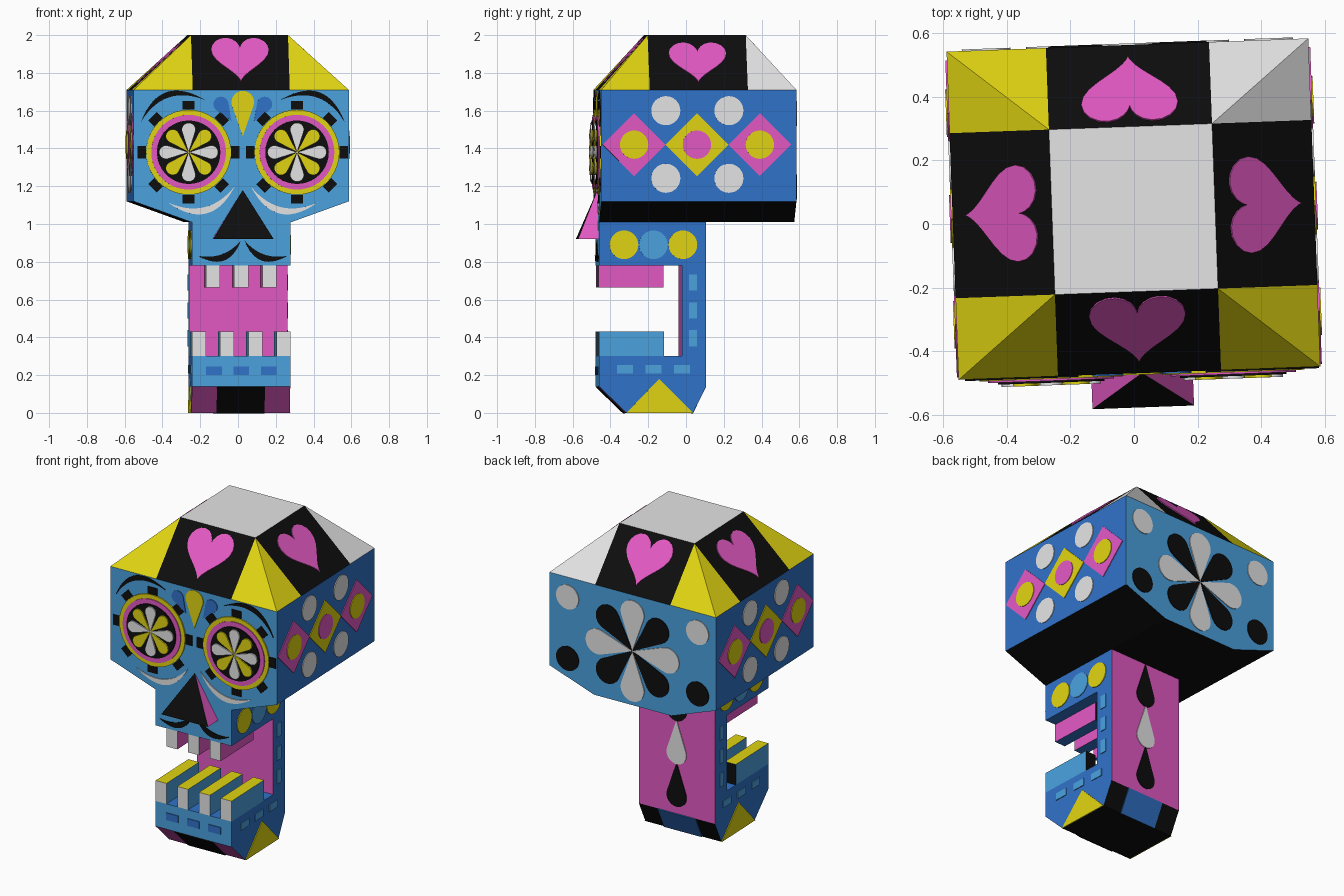
import bpy, bmesh, math
from mathutils import Vector

if "Cube" in bpy.data.objects:
    bpy.data.objects.remove(bpy.data.objects["Cube"])

TILT = math.radians(2.1)      # whole model is turned slightly about z
W, F, B = 0.57, -0.47, 0.564  # head half width, front and back
J, JB = 0.26, 0.097           # jaw half width, jaw back
CX = 0.008                    # centre line of the face details

COLOURS = {
    "white": (0.78, 0.78, 0.78), "black": (0.004, 0.004, 0.004),
    "yellow": (0.75, 0.66, 0.006), "pink": (0.77, 0.10, 0.55),
    "light_blue": (0.07, 0.36, 0.74), "blue": (0.03, 0.17, 0.58),
}
NAMES = list(COLOURS)
for n, c in COLOURS.items():
    bpy.data.materials.new(n).diffuse_color = (*c, 1)


def build(name, verts, faces, rule):
    """Mesh object; rule is a colour name or a function of face normal and centre."""
    bm = bmesh.new()
    vs = [bm.verts.new(v) for v in verts]
    for f in faces:
        bm.faces.new([vs[i] for i in f])
    bmesh.ops.recalc_face_normals(bm, faces=bm.faces)
    bm.normal_update()
    used = []
    for f in bm.faces:
        col = rule if isinstance(rule, str) else rule(f.normal, f.calc_center_median())
        if col not in used:
            used.append(col)
        f.material_index = used.index(col)
    me = bpy.data.meshes.new(name)
    bm.to_mesh(me)
    bm.free()
    for col in used:
        me.materials.append(bpy.data.materials[col])
    ob = bpy.data.objects.new(name, me)
    ob.rotation_euler.z = TILT
    bpy.context.collection.objects.link(ob)
    return ob


def slab_faces(n):
    return [list(range(n))[::-1], list(range(n, 2 * n))] + \
           [[i, (i + 1) % n, n + (i + 1) % n, n + i] for i in range(n)]


def prism(name, pts, axis, lo, hi, rule):
    """Profile (y,z) extruded along x, or (x,z) along y."""
    verts = [(k, a, b) if axis == "x" else (a, k, b) for k in (lo, hi) for a, b in pts]
    return build(name, verts, slab_faces(len(pts)), rule)


def plate(name, pts, frame, colour, h0=0.0, h1=0.005):
    """Thin flat decoration lying on a surface frame (origin, u, v)."""
    o, u, v = (Vector(k) for k in frame)
    u.normalize()
    v.normalize()
    n = u.cross(v)
    verts = [o + u * a + v * b + n * h for h in (h0, h1) for a, b in pts]
    return build(name, verts, slab_faces(len(pts)), colour)


# ---- 2D shapes ----
def circle(x, y, r, n=32):
    return [(x + r * math.cos(math.tau * i / n), y + r * math.sin(math.tau * i / n)) for i in range(n)]


def rect(x, y, w, h):
    return [(x - w / 2, y - h / 2), (x + w / 2, y - h / 2), (x + w / 2, y + h / 2), (x - w / 2, y + h / 2)]


def diamond(x, y, r):
    return circle(x, y, r, 4)


def drop(x, y, ang, length, r, n=16):
    d = length - r
    phi = math.acos(-r / d)
    cx, cy = x + d * math.cos(ang), y + d * math.sin(ang)
    arc = [ang - phi + 2 * phi * i / n for i in range(n + 1)]
    return [(x, y)] + [(cx + r * math.cos(a), cy + r * math.sin(a)) for a in arc]


def crescent(p, q, outer, inner, n=14):
    dx, dy = q[0] - p[0], q[1] - p[1]
    k = math.hypot(dx, dy)

    def at(t, sag):
        s = 4 * t * (1 - t) * sag / k
        return (p[0] + dx * t - dy * s, p[1] + dy * t + dx * s)
    return [at(i / n, outer) for i in range(n + 1)] + [at(i / n, inner) for i in range(n - 1, 0, -1)]


def heart(y0, w, h, n=36):
    out = []
    for i in range(n):
        t = math.tau * i / n
        y = 13 * math.cos(t) - 5 * math.cos(2 * t) - 2 * math.cos(3 * t) - math.cos(4 * t)
        out.append((w / 2 * math.sin(t) ** 3, y0 + h * (y + 17) / 29))
    return out


def flip(pts, s, cx=0.0):
    return [(cx + s * a, b) for a, b in pts]


# ---- head block ----
def head_rule(n, c):
    if abs(n.y) > 0.9:
        return "light_blue"
    return "blue" if abs(n.x) > 0.9 else "black"


prism("head", [(-W, 1.71), (-W, 1.12), (-0.265, 1.01), (0.265, 1.01), (W, 1.12), (W, 1.71)],
      "y", F, B, head_rule)

# ---- faceted cap: 3 x 3 plan grid with raised middle ----
xs, ys = [-W, -0.257, 0.257, W], [F, -0.213, 0.307, B]
verts = [(xs[i], ys[j], 2.0 if i in (1, 2) and j in (1, 2) else 1.71) for j in range(4) for i in range(4)]
faces = []
for j in range(3):
    for i in range(3):
        a, b, c, d = j * 4 + i, j * 4 + i + 1, j * 4 + i + 5, j * 4 + i + 4
        if 1 in (i, j):
            faces.append((a, b, c, d))
        else:
            faces += [(a, b, c), (a, c, d)] if i == j else [(a, b, d), (b, c, d)]


def cap_rule(n, c):
    mid_x, mid_y = abs(c.x) < 0.25, -0.21 < c.y < 0.3
    if mid_x and mid_y:
        return "white"
    if mid_x or mid_y:
        return "black"
    return "white" if c.x > 0 and c.y > 0 else "yellow"


build("cap", verts, faces, cap_rule)
for name, o, u, v in (("front", (0, F, 1.71), (1, 0, 0), (0, 0.257, 0.29)),
                      ("back", (0, B, 1.71), (-1, 0, 0), (0, -0.257, 0.29)),
                      ("right", (W, 0.047, 1.71), (0, 1, 0), (-0.313, 0, 0.29)),
                      ("left", (-W, 0.047, 1.71), (0, -1, 0), (0.313, 0, 0.29))):
    plate("cap_heart_" + name, heart(0.055, 0.305, 0.31), (o, u, v), "pink")

# ---- jaw: C-shaped profile ----
def jaw_rule(n, c):
    if abs(n.x) > 0.9:
        return "blue"
    if n.y < -0.9:
        return "pink" if c.y > -0.1 else "light_blue"
    if n.y > 0.95:
        return "pink"
    if abs(n.z) > 0.9:
        return "black" if c.z < 0.1 else "blue"
    return "pink" if n.y < 0 else "black"


prism("jaw", [(F, 1.01), (F, 0.78), (-0.03, 0.78), (-0.03, 0.30), (F, 0.30), (F, 0.14),
              (-0.325, 0), (0.028, 0), (JB, 0.14), (JB, 1.01)], "x", -J, J, jaw_rule)

# ---- interleaved teeth ----
def tooth_rule(side, end):
    def rule(n, c):
        if abs(n.x) > 0.9:
            return side
        if abs(n.z) > 0.9:
            return end
        return "white" if n.y < 0 else "black"
    return rule


slot = 2 * J / 7
for i in range(7):
    x = -J + slot * i
    z0, z1 = (0.30, 0.43) if i % 2 == 0 else (0.665, 0.78)
    rule = tooth_rule("light_blue", "yellow") if i % 2 == 0 else tooth_rule("pink", "blue")
    prism(("lower" if i % 2 == 0 else "upper") + "_tooth",
          [(F, z0), (-0.125, z0), (-0.125, z1), (F, z1)], "x", x, x + slot, rule)

# ---- face ----
front = ((0, F, 0), (1, 0, 0), (0, 0, 1))
nose = [(CX, F, 1.18), (CX - 0.16, -0.578, 0.92), (CX + 0.16, -0.578, 0.92),
        (CX + 0.16, F, 0.92), (CX - 0.16, F, 0.92)]
build("nose", nose, [(0, 1, 2), (0, 2, 3), (0, 4, 1), (1, 4, 3, 2), (0, 3, 4)],
      lambda n, c: "pink" if abs(n.x) > 0.5 else "black")
plate("forehead_drop", drop(CX, 1.465, math.pi / 2, 0.24, 0.06), front, "yellow")
for s in (-1, 1):
    ex, ez = CX + s * 0.287, 1.38
    for r, col, h0, h1 in ((0.225, "yellow", 0, 0.008), (0.198, "pink", 0.008, 0.014),
                           (0.168, "black", 0.014, 0.02)):
        plate("eye_disc_" + col, circle(ex, ez, r, 40), front, col, h0, h1)
    for k in range(8):
        a = k * math.pi / 4
        plate("eye_petal", drop(ex, ez, a, 0.156, 0.036), front, "yellow" if k % 2 else "white", 0.02, 0.028)
        ca, sa = math.cos(a), math.sin(a)
        plate("eye_tick", [(ex + p * ca - q * sa, ez + p * sa + q * ca) for p, q in rect(0.248, 0, 0.045, 0.064)],
              front, "black")
    for name, pts, col in (
            ("eyebrow", crescent((-0.54, 1.54), (-0.20, 1.657), 0.105, 0.075), "black"),
            ("cheek_arc", crescent((-0.397, 1.114), (-0.042, 1.20), -0.105, -0.07), "white"),
            ("lip_arc", crescent((-0.238, 0.832), (-0.01, 0.912), -0.07, -0.035), "black"),
            ("brow_drop", drop(-0.06, 1.545, math.radians(122), 0.145, 0.04), "blue")):
        plate(name, flip(pts, -s, CX), front, col)
for x in (-0.145, 0.0, 0.145):
    plate("chin_dash", rect(x, 0.223, 0.083, 0.045), front, "blue")
plate("chin_panel", rect(0, 0.1008, 0.254, 0.2015), ((0, -0.325, 0), (1, 0, 0), (0, -0.145, 0.14)), "black")

# ---- head and jaw sides, mirrored ----
for s in (-1, 1):
    side = ((s * W, 0, 0), (0, s, 0), (0, 0, 1))
    jaw = ((s * J, 0, 0), (0, s, 0), (0, 0, 1))
    for k in (-1, 0, 1):
        y = 0.037 + 0.333 * k
        a, b = ("pink", "yellow") if k else ("yellow", "pink")
        plate("side_diamond", flip(diamond(y, 1.42, 0.1665), s), side, a)
        plate("diamond_dot", flip(circle(y, 1.42, 0.075), s), side, b, 0.005, 0.009)
        plate("jaw_dot", flip(circle(-0.182 + 0.156 * k, 0.89, 0.076), s), jaw, "yellow" if k else "light_blue")
        plate("jaw_dash", flip(rect(-0.182 + 0.151 * k, 0.23, 0.085, 0.045), s), jaw, "light_blue")
        plate("spine_dash", flip(rect(0.027, 0.543 + 0.148 * k, 0.043, 0.085), s), jaw, "light_blue")
    for y in (-0.128, 0.206):
        for z in (1.60, 1.242):
            plate("side_dot", flip(circle(y, z, 0.077), s), side, "white")
    plate("jaw_triangle", flip([(-0.325, 0), (0.028, 0), (-0.152, 0.18)], s), jaw, "yellow")

# ---- back of head and spine ----
back = ((0, B, 0), (-1, 0, 0), (0, 0, 1))
for k in range(8):
    plate("back_petal", drop(0, 1.355, k * math.pi / 4, 0.32, 0.08), back, "black" if k % 2 else "white")
for x in (-0.445, 0.445):
    plate("back_dot_top", circle(x, 1.585, 0.077), back, "white")
    plate("back_dot_bottom", circle(x, 1.195, 0.077), back, "black")
spine = ((0, JB, 0), (-1, 0, 0), (0, 0, 1))
for z, col in ((0.465, "black"), (0.735, "white"), (1.008, "black")):
    plate("spine_drop", drop(0, z, -math.pi / 2, 0.28, 0.068), spine, col)
plate("spine_panel", rect(0, 0.078, 0.26, 0.156), ((0, 0.028, 0), (-1, 0, 0), (0, 0.069, 0.14)), "blue")

for m in bpy.data.materials:
    if m.users and not m.is_grease_pencil:
        m.use_nodes = True
        m.node_tree.nodes["Principled BSDF"].inputs["Base Color"].default_value = m.diffuse_color
